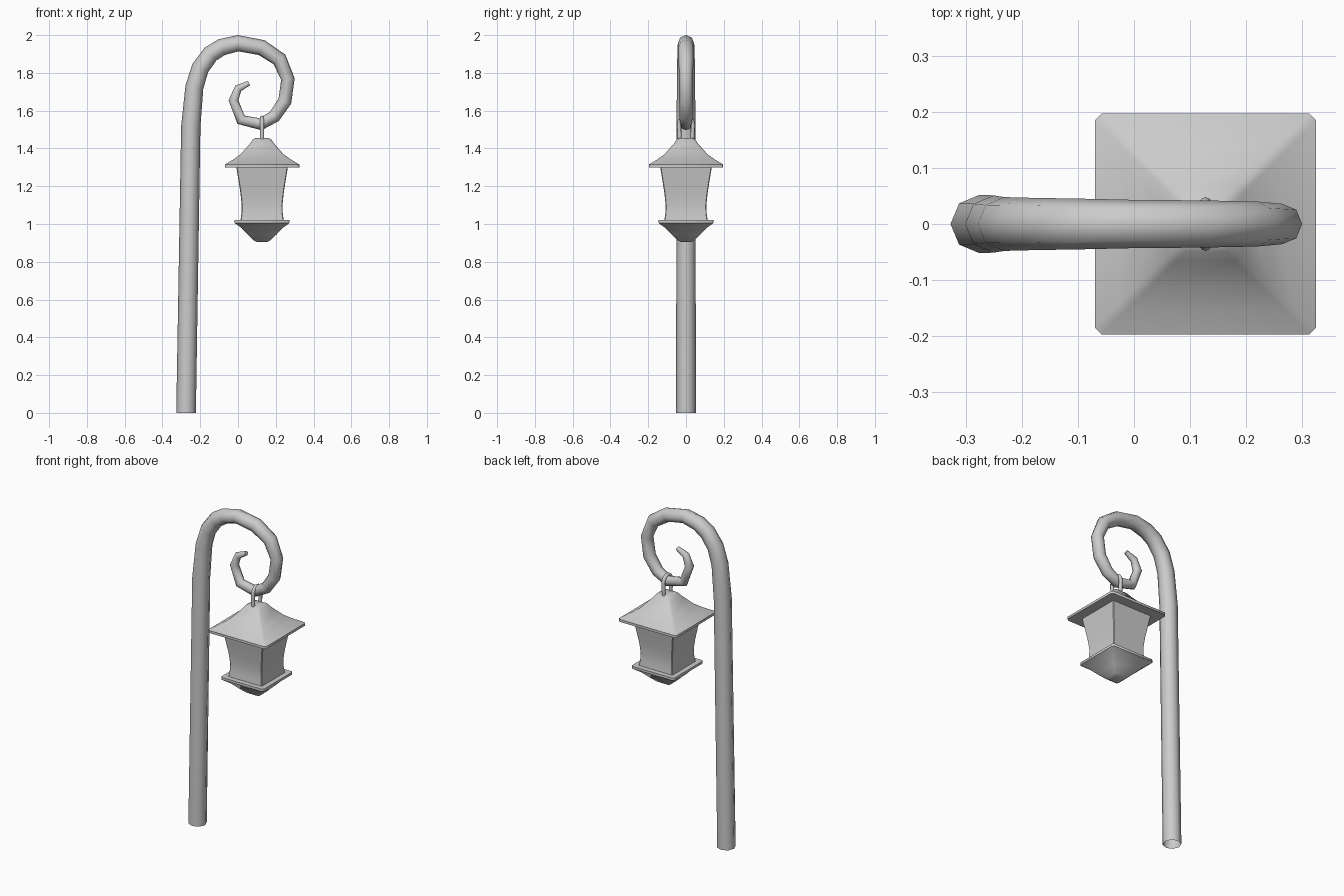
import bpy, bmesh, math
from mathutils import Vector

if "Cube" in bpy.data.objects:
    bpy.data.objects.remove(bpy.data.objects["Cube"])

CX = 0.1275  # lantern axis


def finish(name, bm, angle):
    bmesh.ops.recalc_face_normals(bm, faces=bm.faces)
    me = bpy.data.meshes.new(name)
    bm.to_mesh(me)
    bm.free()
    ob = bpy.data.objects.new(name, me)
    bpy.context.collection.objects.link(ob)
    bpy.ops.object.select_all(action='DESELECT')
    ob.select_set(True)
    bpy.context.view_layer.objects.active = ob
    bpy.ops.object.shade_smooth_by_angle(angle=math.radians(angle))
    return ob


def bridge(bm, rings):
    for a, b in zip(rings, rings[1:]):
        n = len(a)
        for i in range(n):
            bm.faces.new((a[i], a[(i + 1) % n], b[(i + 1) % n], b[i]))


def sweep(name, pts, radii, plane_normal, sides=8, cap_start=False):
    """Tapered tube along a planar path."""
    bm = bmesh.new()
    pts = [Vector(p) for p in pts]
    side = Vector(plane_normal)
    rings = []
    for i, (p, r) in enumerate(zip(pts, radii)):
        t = Vector()
        if i > 0:
            t += (p - pts[i - 1]).normalized()
        if i < len(pts) - 1:
            t += (pts[i + 1] - p).normalized()
        out = t.normalized().cross(side)
        rings.append([bm.verts.new(p + r * (math.cos(a) * out + math.sin(a) * side))
                      for a in (math.tau * k / sides for k in range(sides))])
    bridge(bm, rings)
    bm.faces.new(rings[-1])
    if cap_start:
        bm.faces.new(rings[0])
    return finish(name, bm, 60)


def square_loft(name, profile, chamfer, angle=50):
    """Stack of chamfered squares (half width, z) around the lantern axis."""
    bm = bmesh.new()
    rings = []
    for h, z in profile:
        c = h - min(chamfer, h * 0.3)
        ring = [(h, -c), (h, c), (c, h), (-c, h), (-h, c), (-h, -c), (-c, -h), (c, -h)]
        rings.append([bm.verts.new((CX + x, y, z)) for x, y in ring])
    bridge(bm, rings)
    bm.faces.new(rings[0])
    bm.faces.new(rings[-1])
    return finish(name, bm, angle)


# Pole curling into a scroll: x, z, radius
path = [(-0.275, 0, .052), (-0.25, 1.517, .051), (-0.231, 1.724, .048),
        (-0.2, 1.825, .047), (-0.145, 1.9, .046), (-0.087, 1.936, .045),
        (0, 1.957, .043), (0.125, 1.934, .042), (0.22, 1.871, .04),
        (0.264, 1.767, .036), (0.248, 1.65, .036), (0.193, 1.57, .034),
        (0.12, 1.528, .032), (0.016, 1.552, .029), (-0.024, 1.655, .026),
        (0.001, 1.718, .021), (0.058, 1.746, .013)]
sweep("pole", [(x, 0, z) for x, z, r in path], [r for x, z, r in path], (0, 1, 0))

# Hanging loop over the scroll
loop = [(CX, -0.033, 1.44)]
for k in range(9):
    a = math.pi * k / 8
    loop.append((CX, -0.037 * math.cos(a), 1.525 + 0.038 * math.sin(a)))
loop.append((CX, 0.033, 1.44))
sweep("hanging_loop", loop, [0.011] * len(loop), (1, 0, 0), cap_start=True)

# Flared roof
square_loft("lantern_roof", [(.197, 1.30), (.197, 1.315), (.155, 1.34), (.114, 1.369),
                             (.066, 1.423), (.048, 1.448), (.035, 1.455)], 0.012)

# Waisted lantern body
square_loft("lantern_body", [(.115, 1.015), (.109, 1.06), (.108, 1.1), (.114, 1.16),
                             (.124, 1.225), (.137, 1.305)], 0.004, 40)

# Bottom tray with tapered underside
square_loft("lantern_tray", [(.03, .906), (.045, .914), (.077, .945), (.108, .978),
                             (.145, 1.005), (.145, 1.02)], 0.008)
